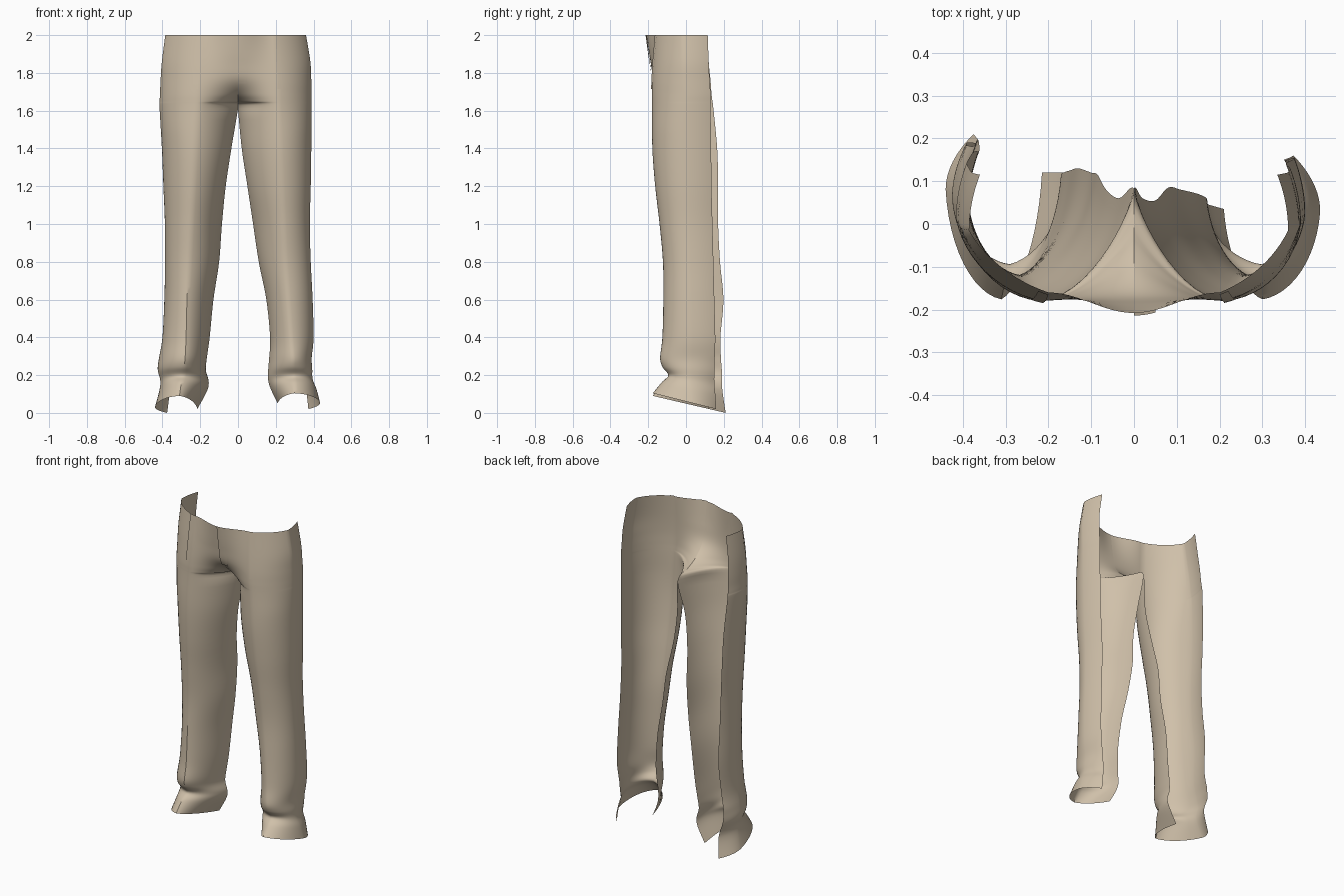
import bpy, math

if "Cube" in bpy.data.objects:
    bpy.data.objects.remove(bpy.data.objects["Cube"])

cloth = bpy.data.materials.new("tan cloth")
cloth.diffuse_color = (0.63, 0.53, 0.40, 1)
cloth.use_nodes = True
cloth.node_tree.nodes["Principled BSDF"].inputs["Base Color"].default_value = cloth.diffuse_color

# Section rows: z, outer x, outer edge y, crease x, crease y, inner x, inner edge y
SEAT = [  # centre seam part shared by both sides: z, crease y, inner x, inner y
    (2.00, -.160, 0, -.208), (1.86, -.172, 0, -.188), (1.76, -.178, 0, -.165),
    (1.69, -.180, 0, -.10), (1.65, -.180, 0, -.02), (1.61, -.180, 0, .083)]
SEAT_OUT_R = [(.360, .115, .20), (.383, .12, .205), (.388, .125, .21),
              (.39, .13, .21), (.39, .13, .21), (.39, .13, .21)]
SEAT_OUT_L = [(.385, .115, .20), (.403, .12, .205), (.410, .13, .21),
              (.413, .135, .215), (.415, .14, .215), (.415, .145, .215)]
RIGHT = [
    (1.40, .388, .133, .22, -.178, .02, .06), (1.20, .385, .135, .23, -.163, .05, .055),
    (1.00, .380, .14, .24, -.140, .08, .085), (.80, .385, .145, .25, -.122, .11, .08),
    (.60, .395, .15, .265, -.120, .15, .07), (.40, .400, .155, .28, -.125, .17, .06),
    (.29, .390, .152, .29, -.137, .165, .055), (.22, .393, .15, .29, -.125, .16, .05),
    (.155, .395, .15, .295, -.094, .16, .05), (.10, .415, .155, .30, -.130, .175, .045),
    (.02, .435, .16, .30, -.176, .21, .035)]
LEFT = [
    (1.40, .403, .165, .23, -.178, .035, .06), (1.20, .395, .17, .24, -.163, .065, .08),
    (1.00, .387, .17, .25, -.140, .085, .115), (.80, .386, .18, .26, -.122, .10, .12),
    (.60, .390, .198, .27, -.120, .13, .13), (.40, .400, .182, .275, -.125, .15, .125),
    (.29, .418, .185, .28, -.137, .165, .12), (.22, .425, .19, .285, -.125, .17, .115),
    (.155, .412, .19, .29, -.094, .155, .115), (.10, .415, .195, .30, -.130, .165, .12),
    (.00, .440, .21, .31, -.176, .215, .12)]


def rows_for(out, leg):
    return [(z, o[0], o[1], o[2], yc, xi, yi) for (z, yc, xi, yi), o in zip(SEAT, out)] + leg


def sample(rows, t):
    """Smooth curve through the section rows, t counted in rows."""
    i = min(int(t), len(rows) - 2)
    f = t - i
    p = [rows[max(0, min(len(rows) - 1, i + k))] for k in (-1, 0, 1, 2)]
    return [.5 * (2 * b + (c - a) * f + (2 * a - 5 * b + 4 * c - d) * f * f
                  + (3 * b - a - 3 * c + d) * f ** 3) for a, b, c, d in zip(*p)]


def point(rows, t, s, side):
    """s: 0 outer edge, 1 widest, 2 front crease, 3 inner edge or centre seam."""
    z, xo, yo, xc, yc, xi, yi = sample(rows, t)
    xi = max(0, xi)
    tuck = .025 + .04 * max(0, 1 - z / .3)
    ym = yo - .13
    if s <= 1:
        x = xo - tuck * (1 - s) ** 2
        y = yo + (ym - yo) * s
    elif s <= 2:
        u = s - 1
        a = u * math.pi / 2
        k = .5 if z > 1.9 else min(1, .8 + (2 - z) * .1)
        k = .45 + .4 * min(1, (2 - z) / .5)
        x = xc + (xo - xc) * (k * math.cos(a) + (1 - k) * (1 - u))
        y = ym + (yc - ym) * (k * math.sin(a) + (1 - k) * u)
    else:
        u = s - 2
        a = u * math.pi / 2
        w = max(0, min(1, (1.80 - z) / .22))
        k = .75
        x = xc - (xc - xi) * (w * (k * math.sin(a) + (1 - k) * u) + (1 - w) * u)
        round_y = k * math.cos(a) + (1 - k) * (1 - u)
        flat_y = (1 + math.cos(math.pi * u)) / 2
        y = yi + (yc - yi) * (w * round_y + (1 - w) * flat_y)
    # hem and ankle folds rise toward the front
    if z < .3:
        z += .09 * (1 - z / .3) * max(0, min(1, (yo - y) / (yo - yc)))
    return (side * x, y, max(0, z))


def sheet(name, rows, ts, ss, side, lift=0):
    verts = []
    for t in ts:
        for s in ss:
            x, y, z = point(rows, t, s, side)
            verts.append((x, y - lift, z))
    n = len(ss)
    faces = []
    for i in range(len(ts) - 1):
        for j in range(n - 1):
            q = (i * n + j, i * n + j + 1, (i + 1) * n + j + 1, (i + 1) * n + j)
            faces.append(q if side > 0 else q[::-1])
    me = bpy.data.meshes.new(name)
    me.from_pydata(verts, [], faces)
    me.materials.append(cloth)
    ob = bpy.data.objects.new(name, me)
    bpy.context.collection.objects.link(ob)
    bpy.context.view_layer.objects.active = ob
    ob.select_set(True)
    bpy.ops.object.shade_smooth_by_angle(angle=math.radians(35))
    ob.select_set(False)
    return ob


def span(a, b, n):
    return [a + (b - a) * i / n for i in range(n + 1)]


# Trouser front halves, open at the back
for name, out, leg, side in (("right_front_leg", SEAT_OUT_R, RIGHT, 1),
                             ("left_front_leg", SEAT_OUT_L, LEFT, -1)):
    rows = rows_for(out, leg)
    sheet(name, rows, span(0, len(rows) - 1, 96), span(0, 3, 36), side)
    # Pressed pleat fold beside the crease, below the waist
    sheet(name + "_pleat", rows, span(0, 2.6, 14), span(1.9, 2.0, 3), side, .005)

# Fly flap beside the centre seam
sheet("fly_flap", rows_for(SEAT_OUT_R, RIGHT), span(0, 2.2, 14), span(2.75, 3, 5), 1, .006)
